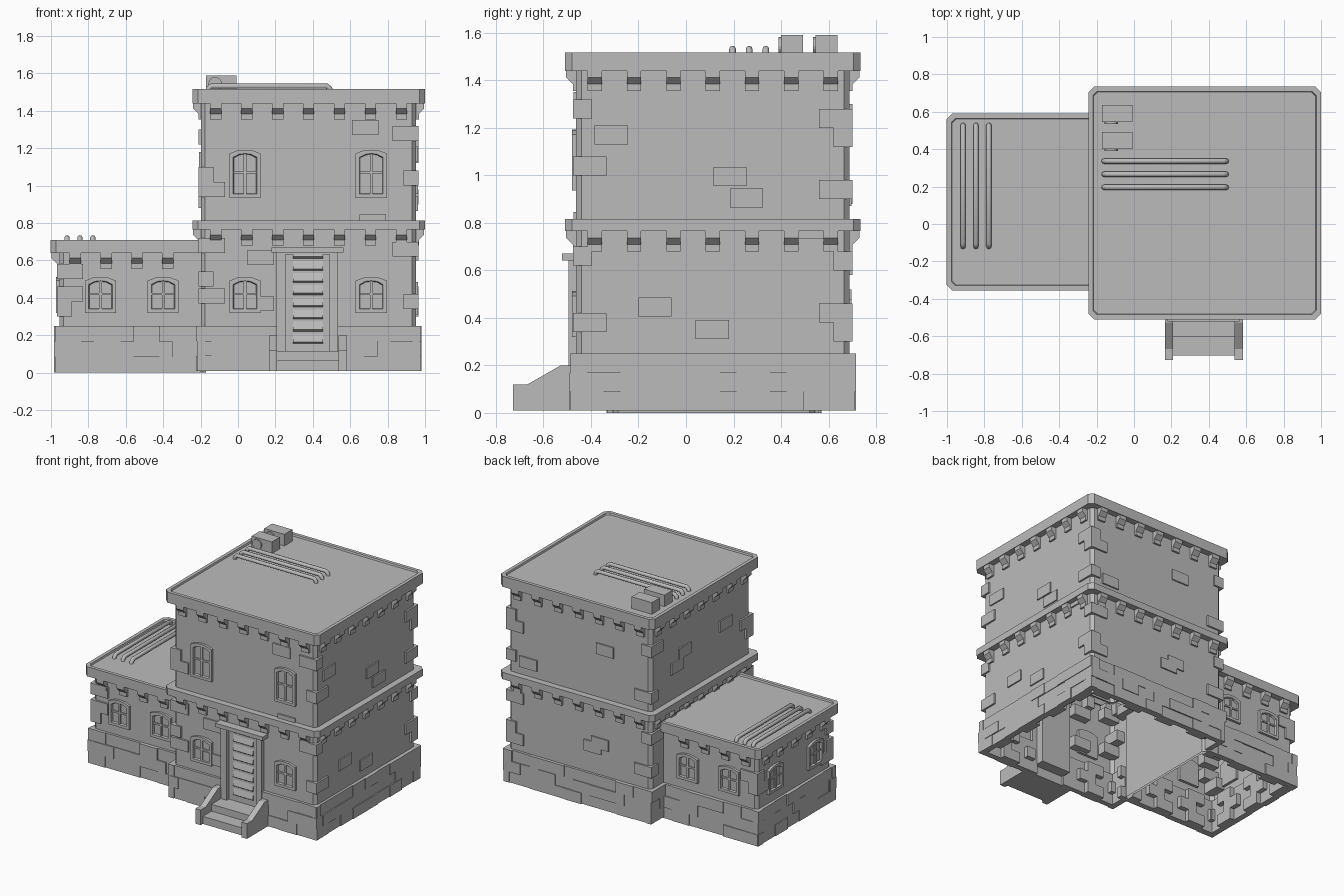
import bpy, bmesh, random
from mathutils import Matrix

if "Cube" in bpy.data.objects:
    bpy.data.objects.remove(bpy.data.objects["Cube"])

random.seed(4)
stone = bpy.data.materials.new("grey stone")
stone.diffuse_color = (0.5, 0.5, 0.5, 1)
stone.use_nodes = True
stone.node_tree.nodes["Principled BSDF"].inputs["Base Color"].default_value = stone.diffuse_color

# Walls: (axis the wall runs along, plane position, outward sign)
TX, TY, TH = 0.3775, 0.1125, 0.575            # tower centre and half width
WY, WH, WX = 0.1175, 0.425, -0.955            # wing centre, half depth, left wall
T_FRONT, T_BACK = (0, TY - TH, -1), (0, TY + TH, 1)
T_LEFT, T_RIGHT = (1, TX - TH, -1), (1, TX + TH, 1)
W_FRONT, W_BACK, W_LEFT = (0, WY - WH, -1), (0, WY + WH, 1), (1, WX, -1)


def on_wall(w, a, d, z):
    """Point at distance a along a wall, d outwards, height z."""
    p = w[1] + w[2] * d
    return (a, p, z) if w[0] == 0 else (p, a, z)


def loft(bm, rings, cap0=True, cap1=True):
    loops = [[bm.verts.new(p) for p in r] for r in rings]
    n = len(loops[0])
    for r0, r1 in zip(loops, loops[1:]):
        for i in range(n):
            bm.faces.new((r0[i], r0[(i + 1) % n], r1[(i + 1) % n], r1[i]))
    if cap0:
        bm.faces.new(loops[0][::-1])
    if cap1:
        bm.faces.new(loops[-1])


def wall_box(bm, w, a0, a1, z0, z1, d0, d1):
    loft(bm, [[on_wall(w, a, d, z) for a, z in ((a0, z0), (a1, z0), (a1, z1), (a0, z1))]
              for d in (d0, d1)])


def wall_profile(bm, w, a0, a1, pts):
    """Extrude a (d, z) profile along a wall."""
    loft(bm, [[on_wall(w, a, d, z) for d, z in pts] for a in (a0, a1)])


def rect(x0, x1, y0, y1, z, grow=0.0, c=0.022):
    x0, x1, y0, y1 = x0 - grow, x1 + grow, y0 - grow, y1 + grow
    return [(x0 + c, y0, z), (x1 - c, y0, z), (x1, y0 + c, z), (x1, y1 - c, z),
            (x1 - c, y1, z), (x0 + c, y1, z), (x0, y1 - c, z), (x0, y0 + c, z)]


def finish(name, bm):
    bmesh.ops.recalc_face_normals(bm, faces=bm.faces)
    me = bpy.data.meshes.new(name)
    bm.to_mesh(me)
    bm.free()
    me.materials.append(stone)
    ob = bpy.data.objects.new(name, me)
    bpy.context.collection.objects.link(ob)


TOWER = (TX - TH, TX + TH, TY - TH, TY + TH)
WING = (WX, -0.17, WY - WH, WY + WH)

# Hollow wall shells, open underneath
for name, r, z0, z1 in (("tower_walls", TOWER, 0.01, 1.46), ("wing_walls", WING, 0.0, 0.66)):
    bm = bmesh.new()
    loft(bm, [rect(*r, z0), rect(*r, z1)], False, False)
    finish(name, bm)

# Roofs with raised rim, and the belt between the storeys
for name, r, z0, z1 in (("tower_roof", TOWER, 1.44, 1.517), ("wing_roof", WING, 0.64, 0.71)):
    bm = bmesh.new()
    loft(bm, [rect(*r, z0, 0.0), rect(*r, z0, 0.047, 0.03), rect(*r, z1, 0.047, 0.03),
              rect(*r, z1, 0.022), rect(*r, z1 - 0.012, 0.018)])
    finish(name, bm)
bm = bmesh.new()
loft(bm, [rect(*TOWER, 0.765, -0.01), rect(*TOWER, 0.765, 0.047, 0.03),
          rect(*TOWER, 0.815, 0.047, 0.03), rect(*TOWER, 0.815, -0.01)], False, False)
finish("storey_belt", bm)


# Corbels below the eaves
def corbels(bm, w, centres, zt):
    for c in centres:
        wall_profile(bm, w, c - 0.03, c + 0.03, [
            (-0.06, zt), (0.042, zt), (0.042, zt - 0.028), (0.014, zt - 0.056),
            (0.014, zt - 0.086), (-0.06, zt - 0.086)])


bm = bmesh.new()
steps7 = [k * 0.1655 for k in range(-3, 4)]
for zt in (1.44, 0.765):
    for w in (T_FRONT, T_BACK):
        corbels(bm, w, [TX + s for s in steps7], zt)
    for w in (T_LEFT, T_RIGHT):
        corbels(bm, w, [TY + s for s in steps7], zt)
finish("tower_corbels", bm)
bm = bmesh.new()
for w in (W_FRONT, W_BACK):
    corbels(bm, w, [-0.87 + k * 0.165 for k in range(4)], 0.64)
corbels(bm, W_LEFT, [WY + k * 0.165 for k in range(-2, 3)], 0.64)
finish("wing_corbels", bm)


# Brick plinth in three staggered courses
def plinth(bm, w, a0, a1, zb):
    h = (0.25 - zb) / 3
    for row in range(3):
        a, k = a0, row
        end = a0 + (0.14 if row % 2 == 0 else 0.07)
        while a < a1 - 0.001:
            e = a1 if a1 - end < 0.03 else min(end, a1)
            wall_box(bm, w, a, e, zb + row * h, zb + (row + 1) * h,
                     -0.055 if k % 2 else -0.02, random.choice((0.018, 0.023, 0.028)))
            a, end, k = e, e + 0.14, k + 1


bm = bmesh.new()
e = TH + 0.024
for w, a0, a1 in ((T_FRONT, TX - e + 0.01, 0.21), (T_FRONT, 0.535, TX + e), (T_BACK, TX - e + 0.01, TX + e),
                  (T_RIGHT, TY - e, TY + e), (T_LEFT, TY - e, WY - WH), (T_LEFT, WY + WH, TY + e)):
    plinth(bm, w, a0, a1, 0.01)
finish("tower_plinth", bm)
bm = bmesh.new()
e = WH + 0.024
for w, a0, a1 in ((W_FRONT, WX - 0.024, -0.2), (W_BACK, WX - 0.024, -0.2), (W_LEFT, WY - e, WY + e)):
    plinth(bm, w, a0, a1, 0.0)
finish("wing_plinth", bm)

# Loose bricks showing on the walls: (left end, bottom)
bm = bmesh.new()
loose = ((T_FRONT, ((0.61, 1.27), (0.05, 0.575), (0.65, 0.765), (0.05, 0.33))),
         (T_RIGHT, ((-0.385, 1.13), (0.115, 0.955), (0.185, 0.865), (-0.2, 0.405), (0.04, 0.31), (0.45, 0.735))),
         (T_BACK, ((0.1, 1.13), (0.72, 0.87), (0.2, 0.4), (0.14, 0.44))),
         (T_LEFT, ((0.23, 1.08), (0.32, 1.0), (-0.24, 1.1))))
for w, spots in loose:
    for a, z in spots:
        wall_box(bm, w, a, a + 0.14, z, z + 0.08, -0.06, 0.01)
finish("loose_bricks", bm)


# Corner bricks, alternating long side
def quoins(bm, x, y, sx, sy, heights):
    for i, z in enumerate(heights):
        lx, ly = (0.14, 0.08) if i % 2 == 0 else (0.08, 0.14)
        wx, wy = (0, y, sy), (1, x, sx)
        a = sorted((x + sx * 0.013, x + sx * (0.013 - lx)))
        wall_box(bm, wx, a[0], a[1], z, z + 0.08, 0.013 - ly, 0.013)


bm = bmesh.new()
T0, T1, B0, B1 = TOWER
quoins(bm, T0, B0, -1, -1, (0.37, 0.46, 0.64, 1.02, 0.94))
quoins(bm, T1, B0, 1, -1, (1.24, 1.0, 0.62, 0.34))
quoins(bm, T1, B1, 1, 1, (0.3, 0.38, 0.6, 0.9, 1.12, 1.2))
quoins(bm, T0, B1, -1, 1, (0.34, 0.58, 0.88, 1.22))
quoins(bm, WX, WY - WH, -1, -1, (0.38, 0.3, 0.5))
quoins(bm, WX, WY + WH, -1, 1, (0.44, 0.36))
finish("corner_bricks", bm)


# Arched windows with two by two panes
def window(w, c, z0, z1, name):
    def ring(i, d):
        h = 0.083 - i
        return [on_wall(w, c + a, d, z) for a, z in (
            (-h, z0 + i), (h, z0 + i), (h, z1 - 0.018 - i), (h * 0.5, z1 - 0.002 - i), (0, z1 + 0.002 - i),
            (-h * 0.5, z1 - 0.002 - i), (-h, z1 - 0.018 - i))]
    bm = bmesh.new()
    loft(bm, [ring(0, -0.02), ring(0, 0.018), ring(0.02, 0.018), ring(0.024, 0.003)])
    zm = z0 + (z1 - z0) * 0.53
    wall_box(bm, w, c - 0.007, c + 0.007, z0 + 0.02, z1 - 0.02, 0, 0.012)
    wall_box(bm, w, c - 0.062, c + 0.062, zm - 0.006, zm + 0.006, 0, 0.012)
    finish(name, bm)


for x in (0.0375, 0.7125):
    window(T_FRONT, x, 0.935, 1.19, "upper_window")
    window(T_FRONT, x, 0.32, 0.51, "lower_window")
for x in (-0.735, -0.4):
    for w in (W_FRONT, W_BACK):
        window(w, x, 0.32, 0.51, "wing_window")
for y in (-0.115, 0.345):
    window(W_LEFT, y, 0.32, 0.51, "wing_side_window")

# Slatted door with frame and lintel
bm = bmesh.new()
wall_box(bm, T_FRONT, 0.25, 0.495, 0.08, 0.645, -0.08, 0.008)
for k in range(8):
    z = 0.165 + k * 0.065
    wall_profile(bm, T_FRONT, 0.295, 0.455, [(0.006, z + 0.05), (0.02, z), (0.006, z - 0.01)])
finish("door", bm)
bm = bmesh.new()
for a0, a1 in ((0.205, 0.255), (0.49, 0.535)):
    wall_box(bm, T_FRONT, a0, a1, 0.01, 0.645, -0.02, 0.032)
wall_box(bm, T_FRONT, 0.255, 0.49, 0.632, 0.645, -0.02, 0.025)
wall_box(bm, T_FRONT, 0.18, 0.565, 0.642, 0.67, -0.02, 0.06)
finish("door_frame", bm)

# Front steps and their side walls
bm = bmesh.new()
wall_profile(bm, T_FRONT, 0.205, 0.54, [(0, 0.01), (0.24, 0.01), (0.24, 0.065), (0.14, 0.065),
                                       (0.14, 0.115), (0, 0.115)])
for a0, a1 in ((0.165, 0.208), (0.538, 0.582)):
    wall_profile(bm, T_FRONT, a0, a1, [(0, 0.01), (0.265, 0.01), (0.265, 0.12), (0.205, 0.12),
                                      (0.065, 0.2), (0, 0.2)])
finish("front_steps", bm)

# Roof units with a round fan on the front
for y in (0.4, 0.545):
    bm = bmesh.new()
    wall_box(bm, (0, y, 1), -0.17, -0.007, 1.5, 1.59, 0, 0.092)
    bmesh.ops.create_cone(bm, cap_ends=True, segments=16, radius1=0.036, radius2=0.036, depth=0.02,
                          matrix=Matrix.Translation((-0.122, y, 1.545)) @ Matrix.Rotation(1.5708, 4, 'X'))
    finish("roof_unit", bm)


# Roof pipes with bent ends
def pipe(name, axis, c, a0, a1, z):
    cu = bpy.data.curves.new(name, 'CURVE')
    cu.dimensions = '3D'
    cu.bevel_depth, cu.bevel_resolution, cu.use_fill_caps = 0.014, 2, True
    pts = [(a0, z - 0.035), (a0 + 0.004, z - 0.012), (a0 + 0.02, z),
           (a1 - 0.02, z), (a1 - 0.004, z - 0.012), (a1, z - 0.035)]
    sp = cu.splines.new('POLY')
    sp.points.add(len(pts) - 1)
    for p, (a, h) in zip(sp.points, pts):
        p.co = (a, c, h, 1) if axis == 0 else (c, a, h, 1)
    cu.materials.append(stone)
    bpy.context.collection.objects.link(bpy.data.objects.new(name, cu))


for k in range(3):
    pipe("tower_roof_pipe", 0, 0.196 + k * 0.07, -0.162, 0.495, 1.532)
    pipe("wing_roof_pipe", 1, -0.914 + k * 0.069, -0.122, 0.53, 0.722)
